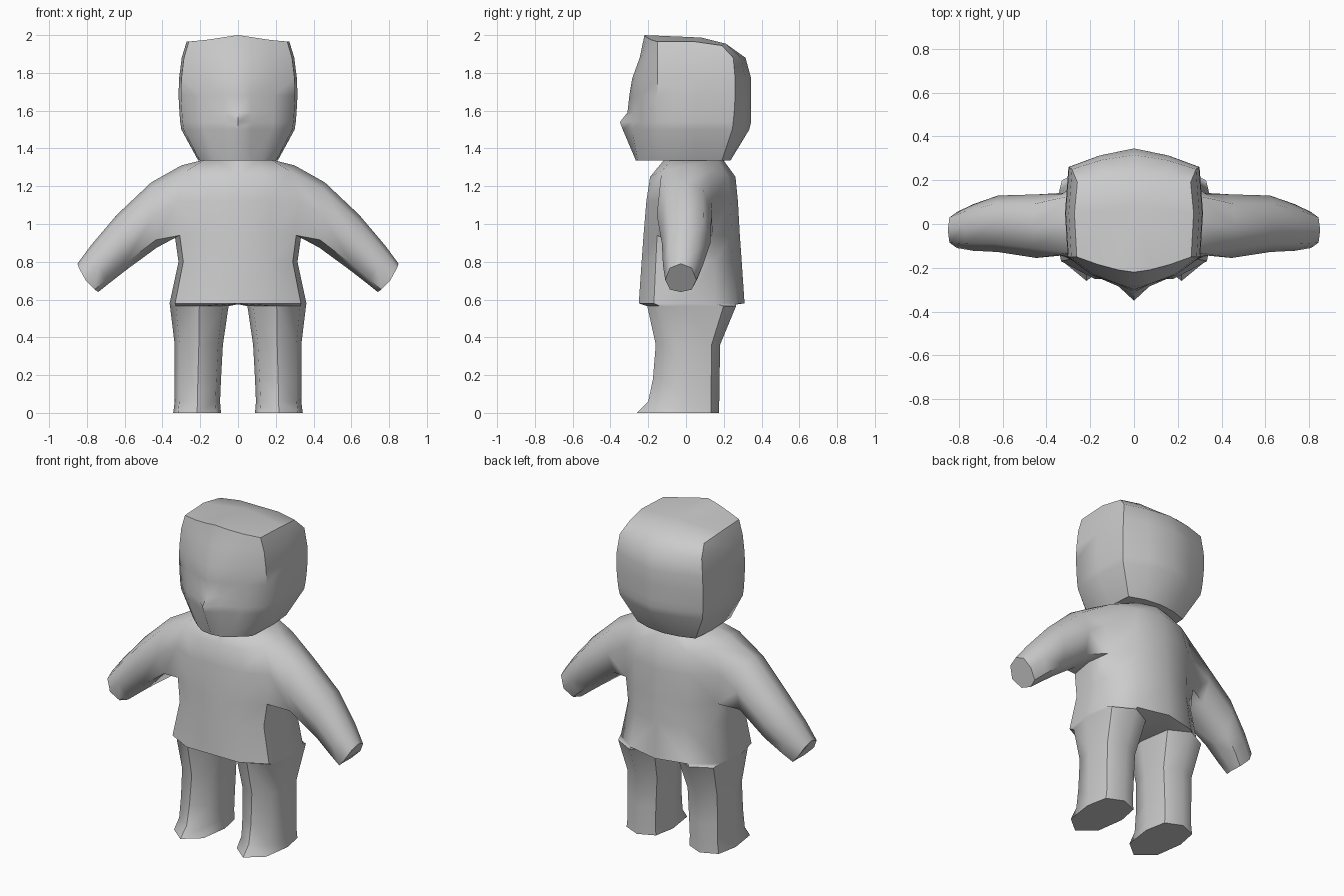
import bpy, bmesh, math

if "Cube" in bpy.data.objects:
    bpy.data.objects.remove(bpy.data.objects["Cube"])

GREY = bpy.data.materials.new("plain grey")
GREY.diffuse_color = (0.6, 0.6, 0.6, 1)
GREY.use_nodes = True
GREY.node_tree.nodes["Principled BSDF"].inputs["Base Color"].default_value = GREY.diffuse_color


def bridge(bm, a, b, closed=False, skip=()):
    """Quads between two rows of vertices."""
    n = len(a)
    for i in range(n if closed else n - 1):
        if i not in skip:
            j = (i + 1) % n
            bm.faces.new((a[i], a[j], b[j], b[i]))


def finish(bm, name, angle):
    """Mirror the right half and shade it smooth."""
    bmesh.ops.recalc_face_normals(bm, faces=bm.faces)
    mesh = bpy.data.meshes.new(name)
    bm.to_mesh(mesh)
    bm.free()
    obj = bpy.data.objects.new(name, mesh)
    bpy.context.collection.objects.link(obj)
    mesh.materials.append(GREY)
    mirror = obj.modifiers.new("mirror", 'MIRROR')
    mirror.use_clip = True
    mirror.merge_threshold = 0.002
    bpy.ops.object.select_all(action='DESELECT')
    obj.select_set(True)
    bpy.context.view_layer.objects.active = obj
    bpy.ops.object.modifier_apply(modifier="mirror")
    bpy.ops.object.shade_smooth_by_angle(angle=math.radians(angle))


def make_body():
    bm = bmesh.new()

    # Torso: height, half width, front, back, side lift
    torso = [(0.58, 0.362, -0.25, 0.31, 0), (0.80, 0.315, -0.235, 0.295, 0),
             (0.94, 0.335, -0.225, 0.285, 0), (1.12, 0.35, -0.21, 0.275, 0),
             (1.25, 0.30, -0.19, 0.262, 0.06), (1.335, 0.20, -0.12, 0.20, 0)]
    rows = []
    for z, w, f, b, lift in torso:
        pts = [(0, f, z), (0.5 * w, f, z), (0.92 * w, 0.68 * f, z + lift / 2),
               (w, 0, z + lift), (0.94 * w, 0.5 * b, z + lift / 2),
               (0.55 * w, 0.85 * b, z), (0, b, z)]
        rows.append([bm.verts.new(p) for p in pts])
    for i in range(5):
        bridge(bm, rows[i], rows[i + 1], skip=(2, 3) if i in (2, 3) else ())
    bm.faces.new(rows[5])
    bm.verts.remove(rows[3][3])

    # Arm: grown from the opening in the torso side
    low, mid, top = rows[2], rows[3], rows[4]
    loop = [low[2], low[3], low[4], mid[4], top[4], top[3], top[2], mid[2]]
    arm = [((0.46, 1.22), (0.43, 0.875), -0.155, 0.135, 0),
           ((0.64, 1.05), (0.60, 0.75), -0.128, 0.13, 0),
           ((0.78, 0.885), (0.69, 0.68), -0.122, 0.09, 0),
           ((0.85, 0.79), (0.74, 0.64), -0.11, 0.055, 0.012)]
    section = [(0.12, 0.15), (0, 0.5), (0.12, 0.85), (0.5, 1),
               (0.88, 0.85), (1, 0.5), (0.88, 0.15), (0.5, 0)]
    for (tx, tz), (bx, bz), f, b, bulge in arm:
        ring = []
        for t, s in section:
            k = bulge * 4 * t * (1 - t)
            ring.append(bm.verts.new((bx + (tx - bx) * t + k, f + (b - f) * s,
                                      bz + (tz - bz) * t - k)))
        bridge(bm, loop, ring, closed=True)
        loop = ring
    bm.faces.new(loop)

    # Leg: height, inner x, outer x, front, back
    loop = rows[0] + [bm.verts.new((0, 0, 0.575))]
    leg = [(0.565, 0.05, 0.36, -0.205, 0.265), (0.36, 0.08, 0.335, -0.16, 0.18),
           (0.18, 0.09, 0.335, -0.175, 0.178), (0.06, 0.095, 0.335, -0.20, 0.176),
           (0, 0.09, 0.343, -0.26, 0.176)]
    section = [(0.1, 0.68, 0), (0.5, 1, 0), (0.9, 0.68, 0), (1, 0, 0),
               (0.9, 0, 0.75), (0.5, 0, 1), (0.1, 0, 0.75), (0, 0, 0)]
    for z, xi, xo, f, b in leg:
        ring = [bm.verts.new((xi + (xo - xi) * t, f * u + b * v, z))
                for t, u, v in section]
        bridge(bm, loop, ring, closed=True)
        loop = ring
    bm.faces.new(loop)
    finish(bm, "body", 50)


def make_head():
    bm = bmesh.new()
    # Head: height, half width, centre front, beside nose, cheek, rear side, back
    head = [(1.335, 0.21, -0.265, -0.255, -0.215, 0.19, 0.235),
            (1.50, 0.300, -0.335, -0.285, -0.235, 0.245, 0.335),
            (1.54, 0.306, -0.35, -0.285, -0.235, 0.25, 0.345),
            (1.59, 0.310, -0.31, -0.275, -0.235, 0.255, 0.345),
            (1.68, 0.315, -0.30, -0.275, -0.235, 0.26, 0.345),
            (1.77, 0.312, -0.285, -0.275, -0.23, 0.26, 0.345),
            (1.88, 0.298, -0.245, -0.235, -0.21, 0.25, 0.315),
            (1.965, 0.272, -0.22, -0.21, -0.185, 0.19, 0.21)]
    rows = []
    for i, (z, w, f, n, c, r, b) in enumerate(head):
        rise, drop = (0.035, 0.02) if i == 7 else (0, 0)
        pts = [(0, f, z + rise), (0.07, n, z + 0.7 * rise),
               (0.6 * w, c, z + 0.3 * rise), (0.96 * w, -0.15, z),
               (w, 0.05, z), (0.95 * w, r, z - drop),
               (0.5 * w, (r + b) / 2 + 0.01, z - drop / 2), (0, b, z - drop / 2)]
        rows.append([bm.verts.new(p) for p in pts])
    for a, b in zip(rows, rows[1:]):
        bridge(bm, a, b)
    bm.faces.new(rows[0])
    # Crown
    crown = bm.verts.new((0, 0.08, 1.987))
    for a, b in zip(rows[-1], rows[-1][1:]):
        bm.faces.new((a, b, crown))
    finish(bm, "head", 50)


make_body()
make_head()
